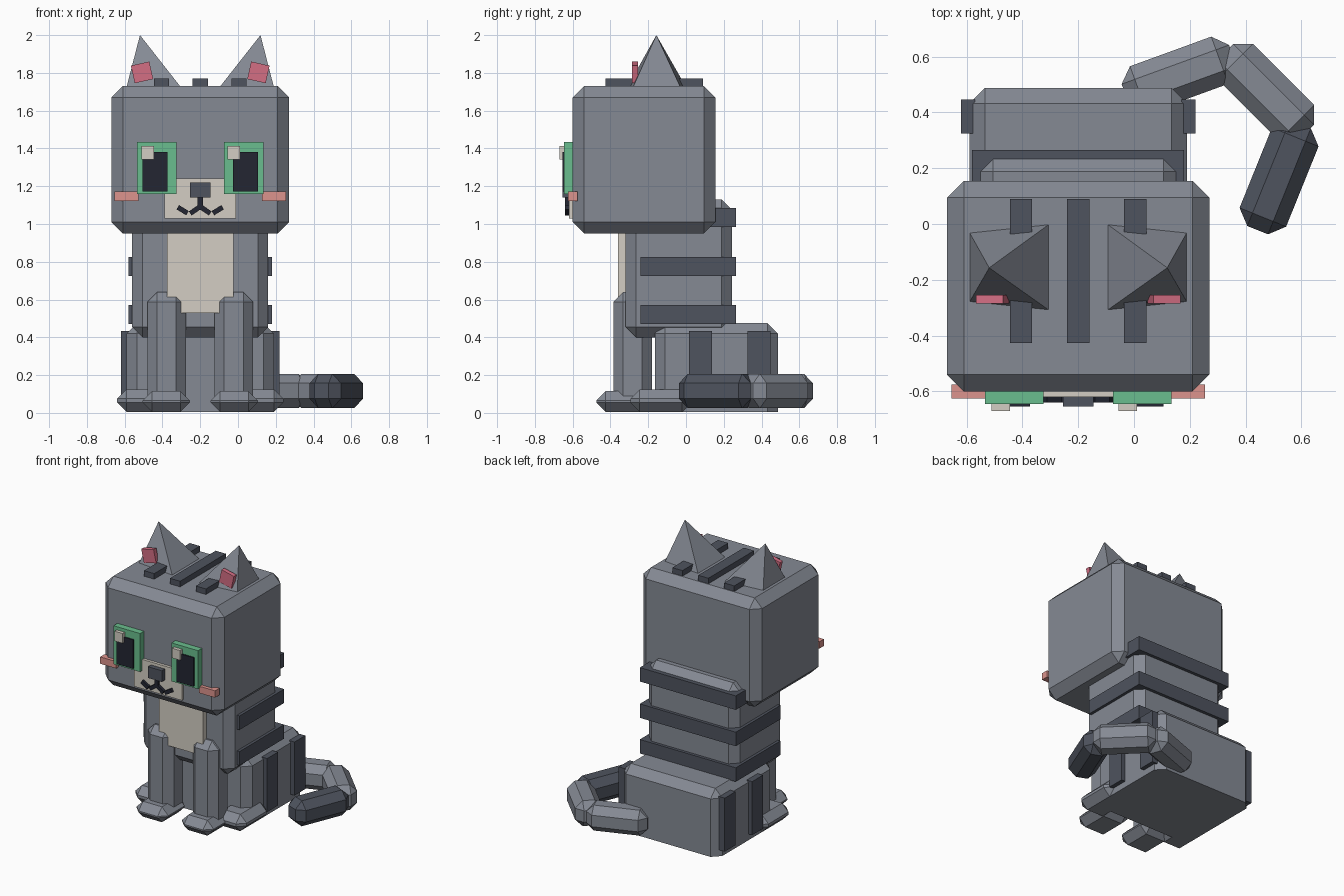
import bpy, bmesh, math
from mathutils import Matrix, Vector

if "Cube" in bpy.data.objects:
    bpy.data.objects.remove(bpy.data.objects["Cube"])

CX = -0.2  # symmetry plane of the cat (the tail swings out to +x)


def material(name, rgb):
    lin = [(c / 255 / 12.92) if c < 10 else ((c / 255 + 0.055) / 1.055) ** 2.4 for c in rgb]
    m = bpy.data.materials.new(name)
    m.diffuse_color = (*lin, 1)
    m.use_nodes = True
    m.node_tree.nodes["Principled BSDF"].inputs["Base Color"].default_value = m.diffuse_color
    return m


GREY = material("grey fur", (133, 138, 148))
SLATE = material("dark slate", (78, 83, 94))
CREAM = material("cream", (212, 206, 195))
GREEN = material("eye green", (106, 190, 142))
BLACK = material("near black", (35, 38, 50))
PINK = material("ear pink", (212, 110, 132))
SALMON = material("blush salmon", (220, 148, 141))


def finish(name, bm, mat):
    bmesh.ops.recalc_face_normals(bm, faces=bm.faces)
    me = bpy.data.meshes.new(name)
    bm.to_mesh(me)
    bm.free()
    me.materials.append(mat)
    ob = bpy.data.objects.new(name, me)
    bpy.context.collection.objects.link(ob)
    return ob


def box(name, x, y, z, mat, chamfer=0, flat_bottom=False, rot=None):
    """Chamfered box given by its (min, max) ranges, turned about its centre."""
    lo, hi = Vector((x[0], y[0], z[0])), Vector((x[1], y[1], z[1]))
    bm = bmesh.new()
    bmesh.ops.create_cube(bm, size=1)
    bmesh.ops.scale(bm, vec=hi - lo, verts=bm.verts)
    if chamfer:
        edges = [e for e in bm.edges
                 if not (flat_bottom and all(v.co.z < 0 for v in e.verts))]
        bmesh.ops.bevel(bm, geom=edges, offset=chamfer, segments=1,
                        affect='EDGES', clamp_overlap=True)
    ob = finish(name, bm, mat)
    ob.location = (lo + hi) / 2
    if rot:
        ob.rotation_euler = rot
    return ob


def pair(name, x, y, z, mat, chamfer=0, roll=0):
    """Box on the left side and its mirror image on the right."""
    box(name + "_left", x, y, z, mat, chamfer, rot=(0, roll, 0))
    mx = (2 * CX - x[1], 2 * CX - x[0])
    box(name + "_right", mx, y, z, mat, chamfer, rot=(0, -roll, 0))


# Head, torso and haunches
box("head", (-0.67, 0.27), (-0.60, 0.155), (0.95, 1.73), GREY, 0.06)
box("torso", (-0.56, 0.16), (-0.32, 0.243), (0.40, 1.13), GREY, 0.055)
box("haunches", (-0.59, 0.19), (-0.165, 0.487), (0.005, 0.475), GREY, 0.055, flat_bottom=True)
box("chest_patch", (-0.375, -0.025), (-0.36, -0.30), (0.53, 1.0), CREAM)

# Legs and feet
pair("front_leg", (-0.48, -0.275), (-0.385, -0.18), (0.02, 0.64), GREY, 0.052)
pair("front_foot", (-0.505, -0.255), (-0.475, -0.19), (0.005, 0.115), GREY, 0.05)
pair("hind_foot", (-0.64, -0.41), (-0.295, 0.03), (0.005, 0.125), GREY, 0.05)

# Dark bands and stripes
for i, z in enumerate((0.47, 0.725, 0.985)):
    box(f"torso_band_{i + 1}", (-0.58, 0.18), (-0.24, 0.265), (z, z + 0.1), SLATE)
for i, y in enumerate((0.015, 0.325)):
    pair(f"haunch_stripe_{i + 1}", (-0.62, -0.57), (y, y + 0.122), (0.05, 0.433), SLATE)
for i, x in enumerate((-0.405, -0.2, 0.005)):
    box(f"crown_stripe_{i + 1}", (x - 0.04, x + 0.04), (-0.427, 0.09), (1.70, 1.77), SLATE)

# Ears: lopsided four-sided pyramids leaning outwards
for side, s in (("left", -1), ("right", 1)):
    bm = bmesh.new()
    base = [bm.verts.new((CX + s * dx, y, 1.725))
            for dx, y in ((0.39, -0.03), (0.103, 0.0), (0.103, -0.31), (0.39, -0.28))]
    tip = bm.verts.new((CX + s * 0.319, -0.157, 2.0))
    bm.faces.new(base)
    for i in range(4):
        bm.faces.new((base[i], base[(i + 1) % 4], tip))
    finish("ear_" + side, bm, GREY)
pair("inner_ear", (-0.558, -0.458), (-0.285, -0.254), (1.755, 1.85), PINK, roll=-0.22)

# Face
pair("eye", (-0.535, -0.325), (-0.645, -0.59), (1.16, 1.435), GREEN)
pair("pupil", (-0.505, -0.373), (-0.655, -0.63), (1.173, 1.38), BLACK)
for side, x in (("left", -0.51), ("right", -0.055)):
    box("eye_glint_" + side, (x, x + 0.065), (-0.67, -0.64), (1.342, 1.412), CREAM)
pair("blush", (-0.655, -0.528), (-0.625, -0.575), (1.123, 1.172), SALMON)
box("muzzle", (-0.39, -0.01), (-0.62, -0.59), (1.03, 1.24), CREAM)
box("nose", (-0.255, -0.145), (-0.655, -0.60), (1.14, 1.22), SLATE)
box("mouth_line", (-0.214, -0.186), (-0.64, -0.61), (1.075, 1.145), BLACK)
pair("mouth_inner", (-0.258, -0.198), (-0.64, -0.61), (1.06, 1.086), BLACK, roll=-0.6)
pair("mouth_outer", (-0.323, -0.263), (-0.64, -0.61), (1.06, 1.086), BLACK, roll=0.55)

# Tail: three chamfered segments curling forwards, the last one dark
for i, (x, y, angle, mat) in enumerate(((0.162, 0.534, 20, GREY),
                                        (0.4725, 0.4725, -45, GREY),
                                        (0.52, 0.168, 68, SLATE))):
    box(f"tail_segment_{i + 1}", (x - 0.205, x + 0.205), (y - 0.09, y + 0.09),
        (0.025, 0.207), mat, 0.05, rot=(0, 0, math.radians(angle)))
